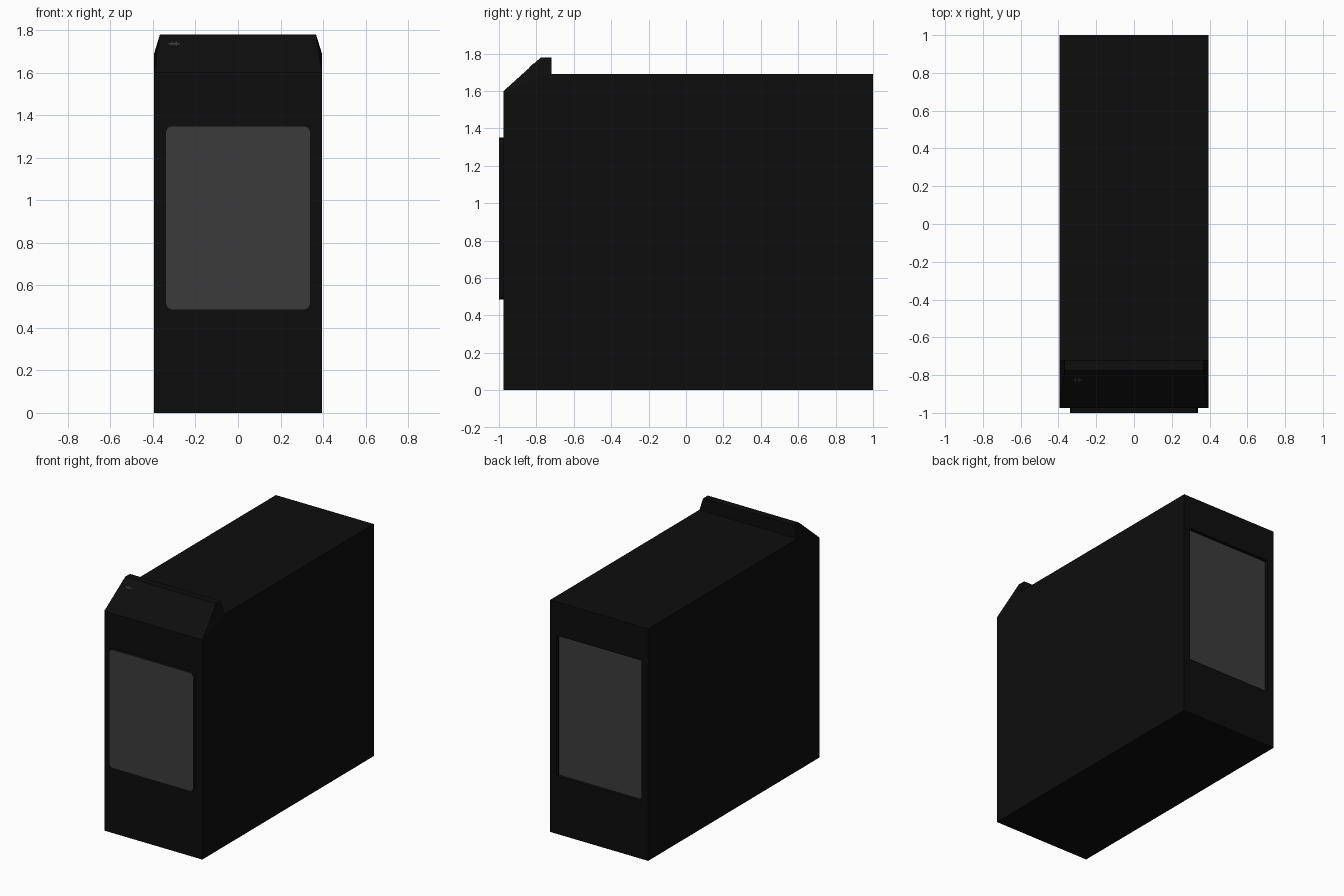
import bpy, bmesh
from mathutils import Vector

if "Cube" in bpy.data.objects:
    bpy.data.objects.remove(bpy.data.objects["Cube"])


def material(name, v):
    m = bpy.data.materials.new(name)
    m.diffuse_color = (v, v, v, 1)
    m.use_nodes = True
    m.node_tree.nodes["Principled BSDF"].inputs["Base Color"].default_value = m.diffuse_color
    return m


BLACK = material("case black", 0.004)
GREY = material("panel grey", 0.044)


def finish(bm, name, mats):
    bmesh.ops.recalc_face_normals(bm, faces=bm.faces)
    me = bpy.data.meshes.new(name)
    bm.to_mesh(me)
    bm.free()
    for m in mats:
        me.materials.append(m)
    ob = bpy.data.objects.new(name, me)
    bpy.context.collection.objects.link(ob)
    return ob


def prism(points, offset):
    """Closed solid from a planar outline swept along offset."""
    bm = bmesh.new()
    f = bm.faces.new([bm.verts.new(p) for p in points])
    r = bmesh.ops.extrude_face_region(bm, geom=[f], use_keep_orig=True)
    bmesh.ops.translate(bm, vec=offset,
                        verts=[g for g in r["geom"] if isinstance(g, bmesh.types.BMVert)])
    bmesh.ops.recalc_face_normals(bm, faces=bm.faces)
    return bm


# Tower case: side profile with a sloped crest at the front
W = 0.395
profile = [(-0.975, 0), (1, 0), (1, 1.69), (-0.72, 1.69),
           (-0.72, 1.78), (-0.775, 1.78), (-0.975, 1.6)]
bm = prism([(-W, y, z) for y, z in profile], (2 * W, 0, 0))

# Split the crest sides from the case sides and taper them inward
for s in (-1, 1):
    def corner(y, z):
        return min(bm.verts, key=lambda v: (v.co - Vector((s * W, y, z))).length)
    bmesh.ops.connect_vert_pair(bm, verts=[corner(-0.975, 1.6), corner(-0.72, 1.69)])
for v in bm.verts:
    if v.co.z > 1.75:
        v.co.x *= 0.367 / W

# Recessed grey panel in the back
bm.faces.ensure_lookup_table()
bm.normal_update()
back = max(bm.faces, key=lambda f: f.calc_center_median().y)
bmesh.ops.inset_region(bm, faces=[back], thickness=0.05)
for v in back.verts:
    v.co.x = 0.342 if v.co.x > 0 else -0.342
    v.co.z = 1.445 if v.co.z > 0.8 else 0.42
r = bmesh.ops.inset_region(bm, faces=[back], thickness=0.0)
for v in back.verts:
    v.co.y -= 0.025
back.material_index = 1
finish(bm, "tower_case", [BLACK, GREY])

# Raised front panel with clipped corners, grey on its face only
X, Z0, Z1, C, D = 0.34, 0.485, 1.35, 0.025, 0.008
outline = []
for sx, z, sz in ((1, Z0, 1), (1, Z1, -1), (-1, Z1, -1), (-1, Z0, 1)):
    pts = [(sx * (X - C), z), (sx * (X - D), z + sz * D), (sx * X, z + sz * C)]
    outline += pts if sx * sz > 0 else pts[::-1]
bm = prism([(x, -1.0, z) for x, z in outline], (0, 0.03, 0))
for f in bm.faces:
    if f.calc_center_median().y < -0.995:
        f.material_index = 1
finish(bm, "front_panel", [BLACK, GREY])

# Small indicator bars lying on the slope
along = Vector((0, 0.20, 0.18)).normalized()
normal = Vector((0, -0.18, 0.20)).normalized()
for i, (x, hw, hl) in enumerate(((-0.30, 0.026, 0.004),
                                 (-0.31, 0.003, 0.016),
                                 (-0.291, 0.003, 0.016))):
    c = Vector((x, -0.825, 1.735))
    quad = [c + Vector((a * hw, 0, 0)) + along * (b * hl)
            for a, b in ((-1, -1), (1, -1), (1, 1), (-1, 1))]
    finish(prism(quad, normal * (0.002 + i * 0.0003)), f"indicator_bar_{i + 1}", [GREY])
